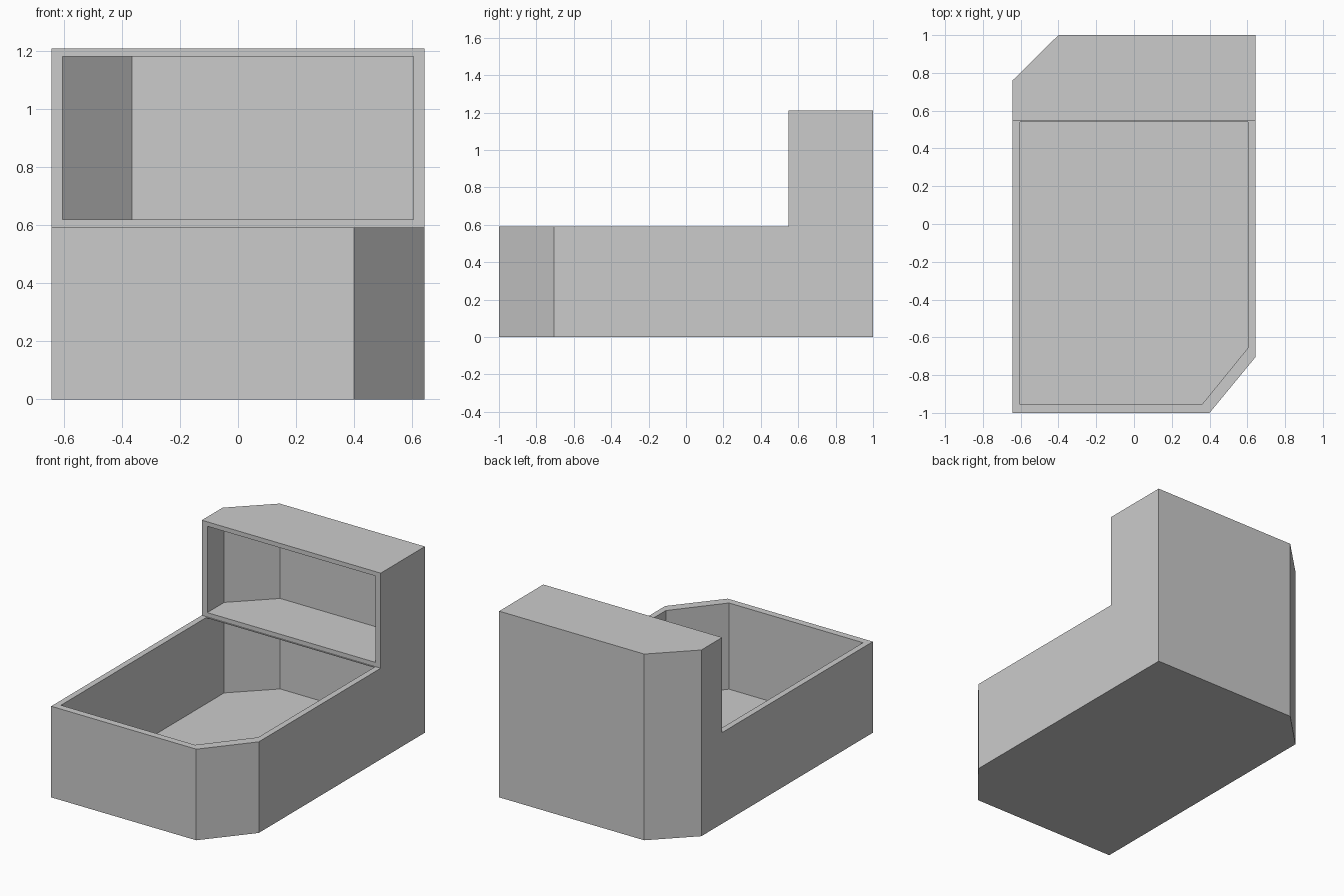
import bpy, bmesh

if "Cube" in bpy.data.objects:
    bpy.data.objects.remove(bpy.data.objects["Cube"])


def prism(name, outline, z0, z1):
    """Extrude an xy outline straight up from z0 to z1."""
    bm = bmesh.new()
    base = bm.faces.new([bm.verts.new((x, y, z0)) for x, y in outline])
    top = bmesh.ops.extrude_face_region(bm, geom=[base])["geom"]
    for v in top:
        if isinstance(v, bmesh.types.BMVert):
            v.co.z = z1
    bmesh.ops.recalc_face_normals(bm, faces=bm.faces[:])
    mesh = bpy.data.meshes.new(name)
    bm.to_mesh(mesh)
    bm.free()
    obj = bpy.data.objects.new(name, mesh)
    bpy.context.collection.objects.link(obj)
    return obj


def carve(body, outline, z0, z1):
    """Subtract a prism from the body and discard the cutter."""
    cutter = prism("cutter", outline, z0, z1)
    mod = body.modifiers.new("carve", "BOOLEAN")
    mod.operation, mod.solver, mod.object = "DIFFERENCE", "EXACT", cutter
    bpy.context.view_layer.objects.active = body
    bpy.ops.object.modifier_apply(modifier=mod.name)
    bpy.data.objects.remove(cutter)


# Outer block with two clipped corners
W = 0.643
body = prism("stepped_bin", [(-W, -1), (0.40, -1), (W, -0.705), (W, 1),
                             (-0.40, 1), (-W, 0.76)], 0, 1.21)

# Step: lower the front part to the tray rim
carve(body, [(-1, -1.2), (1, -1.2), (1, 0.547), (-1, 0.547)], 0.592, 1.5)

# Inner outline, split into front and back portions
w = 0.604
front = [(-w, -0.955), (0.36, -0.955), (w, -0.655)]
back = [(-0.365, 0.955), (-w, 0.72)]

# Tray cavity, open at the top
carve(body, front + [(w, 0.541), (-w, 0.541)], 0.032, 0.8)
# Tray continues under the shelf to the back wall
carve(body, [(-w, 0.5), (w, 0.5), (w, 0.955)] + back, 0.032, 0.587)
# Upper compartment, open at the front
carve(body, [(-w, 0.4), (w, 0.4), (w, 0.955)] + back, 0.62, 1.181)
